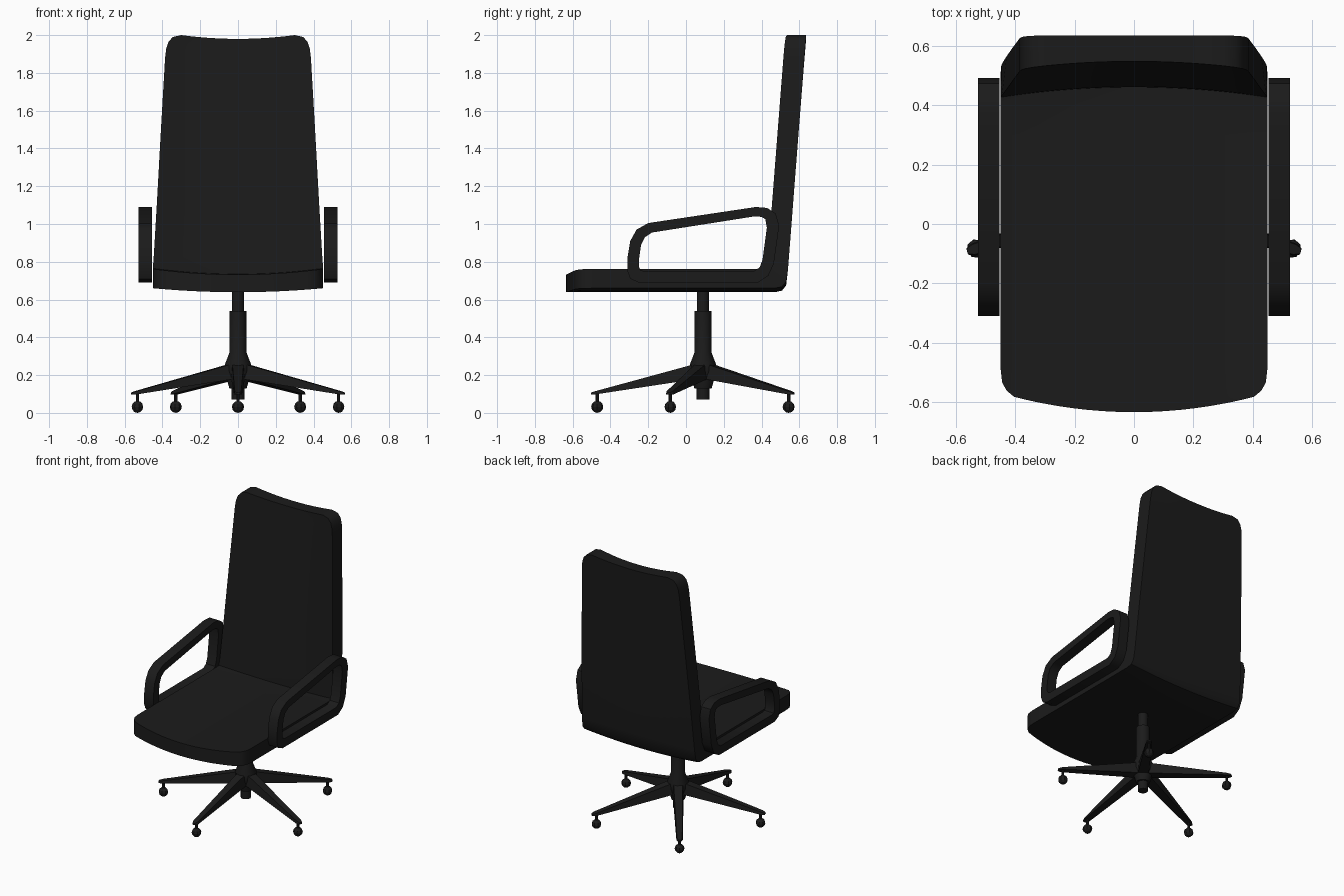
import bpy, bmesh
from math import radians, sin, cos, pi
from mathutils import Matrix, Vector

if "Cube" in bpy.data.objects:
    bpy.data.objects.remove(bpy.data.objects["Cube"])

black = bpy.data.materials.new("black")
black.diffuse_color = (0.011, 0.011, 0.011, 1)
black.use_nodes = True
black.node_tree.nodes["Principled BSDF"].inputs["Base Color"].default_value = black.diffuse_color
CY = 0.09  # centre of the pedestal


def finish(name, bm, smooth=None):
    bmesh.ops.recalc_face_normals(bm, faces=bm.faces[:])
    me = bpy.data.meshes.new(name)
    bm.to_mesh(me)
    bm.free()
    ob = bpy.data.objects.new(name, me)
    bpy.context.collection.objects.link(ob)
    me.materials.append(black)
    if smooth:
        bpy.ops.object.select_all(action='DESELECT')
        ob.select_set(True)
        bpy.context.view_layer.objects.active = ob
        bpy.ops.object.shade_smooth_by_angle(angle=radians(smooth))
    return ob


# Seat and back: one padded L-shaped shell lofted from stations
# (half width, inner y, inner z, outer y, outer z, end bulge y, end bulge z)
stations = []
for w, y, b in [(.37, -.592, -.043), (.405, -.583, -.038), (.43, -.562, -.03),
                (.445, -.535, -.02), (.45, -.49, -.01), (.45, -.3, 0), (.45, 0, 0), (.45, .3, 0)]:
    stations.append((w, y, .762, y, .66, b, 0))
stations += [(.45, .40, .762, .47, .66, 0, 0), (.45, .428, .765, .508, .668, 0, 0),
             (.449, .43, .79, .53, .695, 0, 0), (.446, .433, .83, .54, .76, 0, 0)]
for w, z, b in [(.43, 1.1, 0), (.408, 1.5, 0), (.386, 1.88, -.01), (.38, 1.93, -.015),
                (.368, 1.965, -.018), (.345, 1.99, -.02), (.30, 2.0, -.02)]:
    t = (z - .76) / 1.24
    stations.append((w, .428 + .087 * t, z, .54 + .096 * t, z, 0, b))

N = 14
bm = bmesh.new()
inner, outer = [], []
for i, (w, iy, iz, oy, oz, by, bz) in enumerate(stations):
    ri, ro = [], []
    for k in range(N + 1):
        v = 2 * k / N - 1
        x = w * v
        e = 1 - v * v
        c = 1 - (x / .45) ** 2
        dy = .034 * c if i >= 9 else 0      # hollow of the back
        dz = -.03 * c if i <= 9 else 0      # hollow of the seat
        dzo = -.021 * c if i <= 10 else 0
        ri.append(bm.verts.new((x, iy + dy + by * e, iz + dz + bz * e)))
        ro.append(bm.verts.new((x, oy + by * e, oz + dzo + bz * e)))
    inner.append(ri)
    outer.append(ro)
for i in range(len(stations) - 1):
    for k in range(N):
        for g in (inner, outer):
            bm.faces.new((g[i][k], g[i][k + 1], g[i + 1][k + 1], g[i + 1][k]))
    for k in (0, N):
        bm.faces.new((inner[i][k], inner[i + 1][k], outer[i + 1][k], outer[i][k]))
for i in (0, -1):
    for k in range(N):
        bm.faces.new((inner[i][k], inner[i][k + 1], outer[i][k + 1], outer[i][k]))
finish("seat_and_back", bm, 35)

# Armrests: flat closed loops, outer and inner outline in (y, z)
out = [(-.31, .75), (-.31, .82), (-.295, .91), (-.262, .97), (-.20, 1.005), (.37, 1.09), (.43, 1.085),
       (.475, 1.055), (.493, .99), (.465, .79), (.435, .725), (.38, .69), (-.25, .69), (-.295, .71)]
inn = [(-.248, .77), (-.248, .82), (-.238, .89), (-.218, .93), (-.18, .955), (.36, 1.04), (.40, 1.038),
       (.42, 1.025), (.428, .98), (.405, .81), (.39, .77), (.36, .75), (-.22, .75), (-.24, .755)]
for side, name in ((-1, "left_armrest"), (1, "right_armrest")):
    bm = bmesh.new()
    rings = [[bm.verts.new((side * x, y, z)) for y, z in pts]
             for pts, x in ((out, .454), (out, .527), (inn, .527), (inn, .454))]
    n = len(out)
    for r in range(4):
        a, b = rings[r], rings[(r + 1) % 4]
        for k in range(n):
            bm.faces.new((a[k], a[(k + 1) % n], b[(k + 1) % n], b[k]))
    finish(name, bm, 35)

# Pedestal column with hub, turned from a profile of (radius, z)
profile = [(.034, .07), (.034, .13), (.046, .13), (.07, .22), (.07, .255), (.045, .32),
           (.045, .54), (.033, .54), (.033, .68)]
S = 12
bm = bmesh.new()
rings = [[bm.verts.new((r * cos(2 * pi * k / S), CY + r * sin(2 * pi * k / S), z)) for k in range(S)]
         for r, z in profile]
for a, b in zip(rings, rings[1:]):
    for k in range(S):
        bm.faces.new((a[k], a[(k + 1) % S], b[(k + 1) % S], b[k]))
bm.faces.new(rings[0])
bm.faces.new(rings[-1])
finish("pedestal_column", bm, 35)

# Five tapered legs with a caster each
for n in range(5):
    rot = Matrix.Translation((0, CY, 0)) @ Matrix.Rotation(radians(-90 + 72 * n), 4, 'Z')
    bm = bmesh.new()
    sections = []
    for r, top, bot, wt, wb in [(.03, .262, .18, .03, .036), (.57, .115, .098, .017, .021),
                                (.592, .108, .097, .009, .011)]:
        sections.append([bm.verts.new(rot @ Vector(p)) for p in
                         ((r, -wb, bot), (r, wb, bot), (r, wt, top), (r, -wt, top))])
    for a, b in zip(sections, sections[1:]):
        for k in range(4):
            bm.faces.new((a[k], a[(k + 1) % 4], b[(k + 1) % 4], b[k]))
    bm.faces.new(sections[0])
    bm.faces.new(sections[-1])
    finish(f"base_leg_{n + 1}", bm)

    bm = bmesh.new()
    bmesh.ops.create_uvsphere(bm, u_segments=8, v_segments=6, radius=.032,
                              matrix=rot @ Matrix.Translation((.56, 0, .032)))
    bmesh.ops.create_cone(bm, cap_ends=True, segments=8, radius1=.009, radius2=.009, depth=.05,
                          matrix=rot @ Matrix.Translation((.56, 0, .082)))
    finish(f"caster_{n + 1}", bm)
